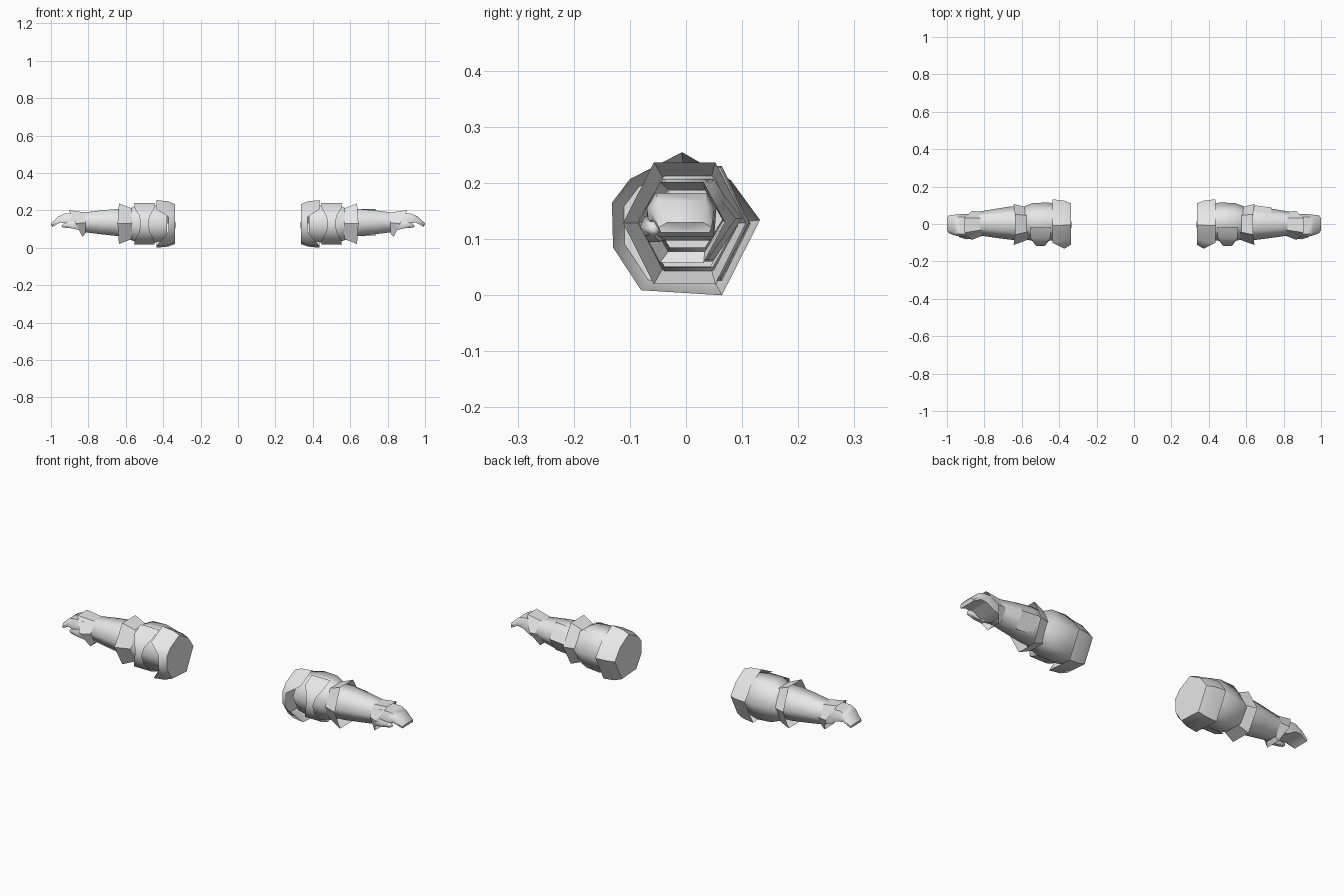
import bpy, bmesh, math

if "Cube" in bpy.data.objects:
    bpy.data.objects.remove(bpy.data.objects["Cube"])

mat = bpy.data.materials.new("light_grey")
mat.diffuse_color = (0.8, 0.8, 0.8, 1)
mat.use_nodes = True
mat.node_tree.nodes["Principled BSDF"].inputs["Base Color"].default_value = mat.diffuse_color


def finish(name, bm, mirror=True, angle=50):
    bmesh.ops.recalc_face_normals(bm, faces=bm.faces)
    me = bpy.data.meshes.new(name)
    bm.to_mesh(me)
    bm.free()
    ob = bpy.data.objects.new(name, me)
    bpy.context.collection.objects.link(ob)
    me.materials.append(mat)
    bpy.ops.object.select_all(action='DESELECT')
    ob.select_set(True)
    bpy.context.view_layer.objects.active = ob
    bpy.ops.object.shade_smooth_by_angle(angle=math.radians(angle))
    if mirror:
        ob.modifiers.new("Mirror", 'MIRROR')
    return ob


def skin(name, rings, closed=True, cap_start=None, cap_end=None, **kw):
    """Bridge rings of points; caps are fans to a given centre point."""
    bm = bmesh.new()
    rows = [[bm.verts.new(p) for p in r] for r in rings]
    n = len(rows[0])
    for a, b in zip(rows, rows[1:]):
        for i in range(n if closed else n - 1):
            j = (i + 1) % n
            bm.faces.new((a[i], a[j], b[j], b[i]))
    for row, tip in ((rows[0], cap_start), (rows[-1], cap_end)):
        if tip:
            c = bm.verts.new(tip)
            for i in range(n):
                bm.faces.new((row[i], row[(i + 1) % n], c))
    return finish(name, bm, **kw)


def hexagon(x, y0, y1, z0, z1, dx=lambda u, v: 0):
    """Flat-topped hexagon across the arm; dx slants its edge (u, v in -1..1)."""
    pts = []
    for k in range(6):
        u = math.cos(k * math.pi / 3)
        v = math.sin(k * math.pi / 3) / 0.866
        pts.append((x + dx(u, v), (y0 + y1) / 2 + u * (y1 - y0) / 2,
                    (z0 + z1) / 2 + v * (z1 - z0) / 2))
    return pts


# Shoulder cap: rounded shell, open outward, with a notch at the front
outline = [(-.007, .255), (.08, .205), (.132, .134), (.064, 0), (-.08, .009),
           (-.13, .085), (-.132, .165), (-.1, .207)]


def cap_ring(x, s, notch=0):
    return [(x - (notch if y < -.12 else 0), y * s, .122 + (z - .122) * s)
            for y, z in outline]


skin("shoulder_cap", [cap_ring(.338, .84), cap_ring(.375, .95, .015),
                      cap_ring(.437, 1, .065)], cap_start=(.335, -.005, .118))

# Upper arm: smooth tube
skin("upper_arm", [hexagon(.38, -.085, .1, .04, .215),
                   hexagon(.46, -.09, .115, .025, .23),
                   hexagon(.54, -.09, .112, .03, .228),
                   hexagon(.60, -.08, .09, .05, .2)], angle=65)

# Front guard: curved plate, narrow in the middle
arc = [(-.02, .238, .055), (-.075, .212, .052), (-.108, .17, .028),
       (-.118, .13, .02), (-.112, .085, .028), (-.08, .04, .052), (-.02, .018, .055)]
guard = skin("front_guard", [[(.5 - w, y, z), (.5 + w, y, z)] for y, z, w in arc],
             closed=False)

# Elbow cuff: flared, with a pointed rim
skin("elbow_cuff", [hexagon(.555, -.08, .085, .052, .205),
                    hexagon(.637, -.112, .107, .02, .237,
                            lambda u, v: .015 * abs(u) - .008)])

# Forearm: tapering tube
skin("forearm", [hexagon(.59, -.085, .09, .06, .208),
                 hexagon(.65, -.085, .095, .063, .207),
                 hexagon(.73, -.075, .083, .072, .2),
                 hexagon(.835, -.06, .065, .085, .187)], angle=65)

# Rear elbow plate on one arm only
skin("rear_elbow_plate", [[(x, y + o, z) for y, z in
                           ((.045, .207), (.1, .137), (.05, .063))]
                          for x, o in ((.645, 0), (.735, -.012))],
     closed=False, mirror=False)

# Wrist cuff: rim reaches further over the back of the hand
skin("wrist_cuff", [hexagon(.815, -.064, .066, .078, .188),
                    hexagon(.868, -.085, .07, .058, .202,
                            lambda u, v: .037 * v)])


# Hand: mitten bent downward at the knuckles
def box_ring(x, y0, y1, zt, zb, dx=0):
    r = .012
    return [(x, y0, zb), (x, y0 - r * .3, (zt + zb) / 2), (x + dx, y0 + r, zt),
            (x + dx, y1 - r, zt), (x, y1 + r * .3, (zt + zb) / 2), (x, y1, zb)]


skin("hand", [box_ring(.82, -.05, .045, .172, .098),
              box_ring(.875, -.066, .05, .182, .105),
              box_ring(.915, -.066, .05, .182, .13, .012),
              box_ring(.95, -.06, .047, .168, .135, .01),
              box_ring(.992, -.045, .042, .13, .112, .008)],
     cap_start=(.82, 0, .135), cap_end=(.997, 0, .12))

# Thumb
skin("thumb", [hexagon(.85, -.075, -.035, .095, .14),
               hexagon(.895, -.082, -.048, .105, .14),
               hexagon(.935, -.07, -.045, .108, .128)],
     cap_start=(.85, -.055, .118), cap_end=(.945, -.057, .115))
